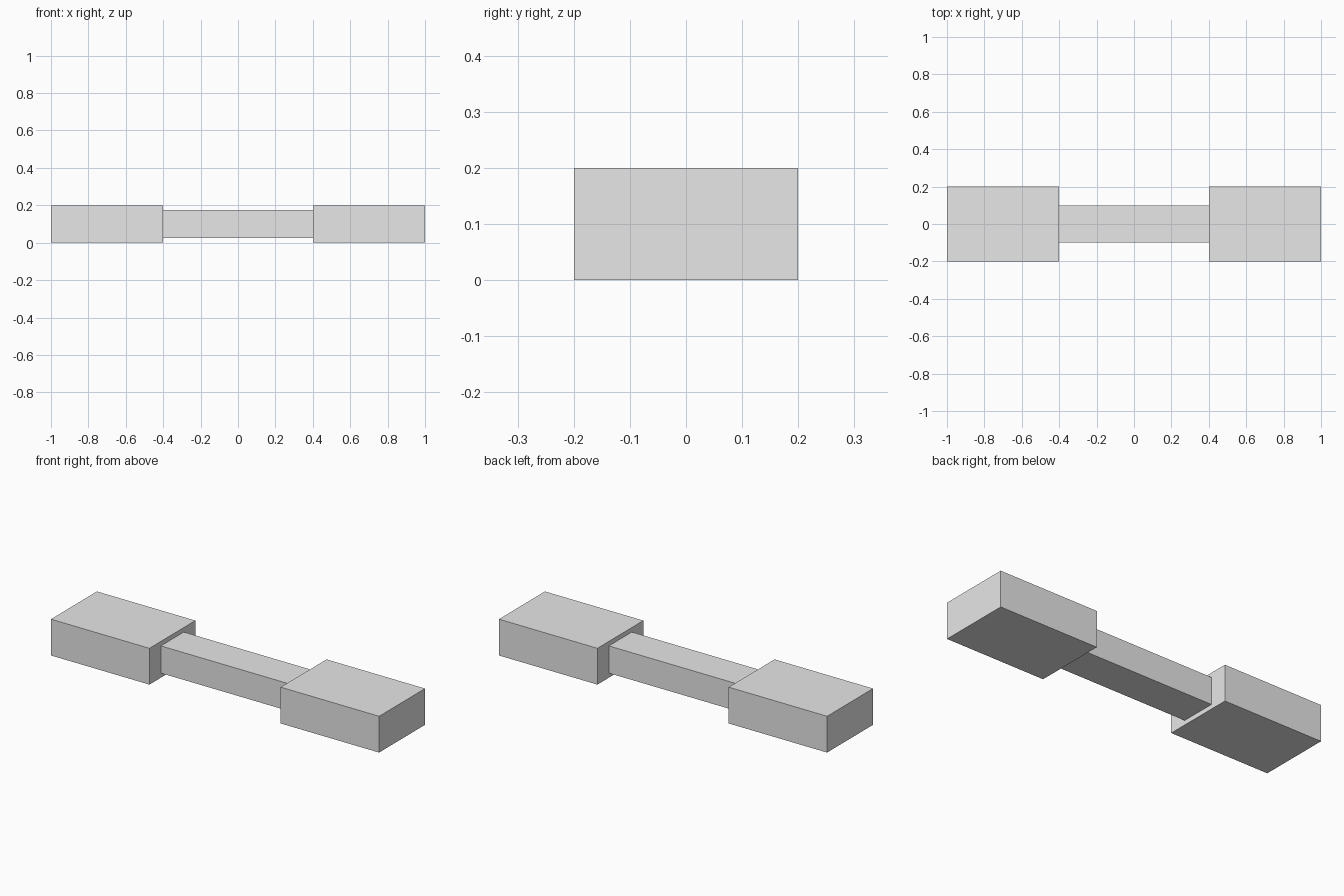
import bpy

default_cube = bpy.data.objects.get("Cube")
if default_cube:
    bpy.data.objects.remove(default_cube, do_unlink=True)

# Single light grey material
grey = bpy.data.materials.new("light grey")
grey.use_nodes = True
colour = (0.8, 0.8, 0.8, 1)
grey.diffuse_color = colour
grey.node_tree.nodes["Principled BSDF"].inputs["Base Color"].default_value = colour


def box(name, centre, size):
    bpy.ops.mesh.primitive_cube_add(size=1, location=centre)
    part = bpy.context.object
    part.name = name
    part.scale = size
    bpy.ops.object.transform_apply(location=False, rotation=False, scale=True)
    part.data.materials.append(grey)
    return part


# Slim connecting bar
box("handle_bar", (0, 0, 0.1), (0.8, 0.2, 0.15))

# Matching end blocks
for side, sign in (("left", 1), ("right", -1)):
    box(side + "_end_block", (sign * 0.7, 0, 0.1), (0.6, 0.4, 0.2))
